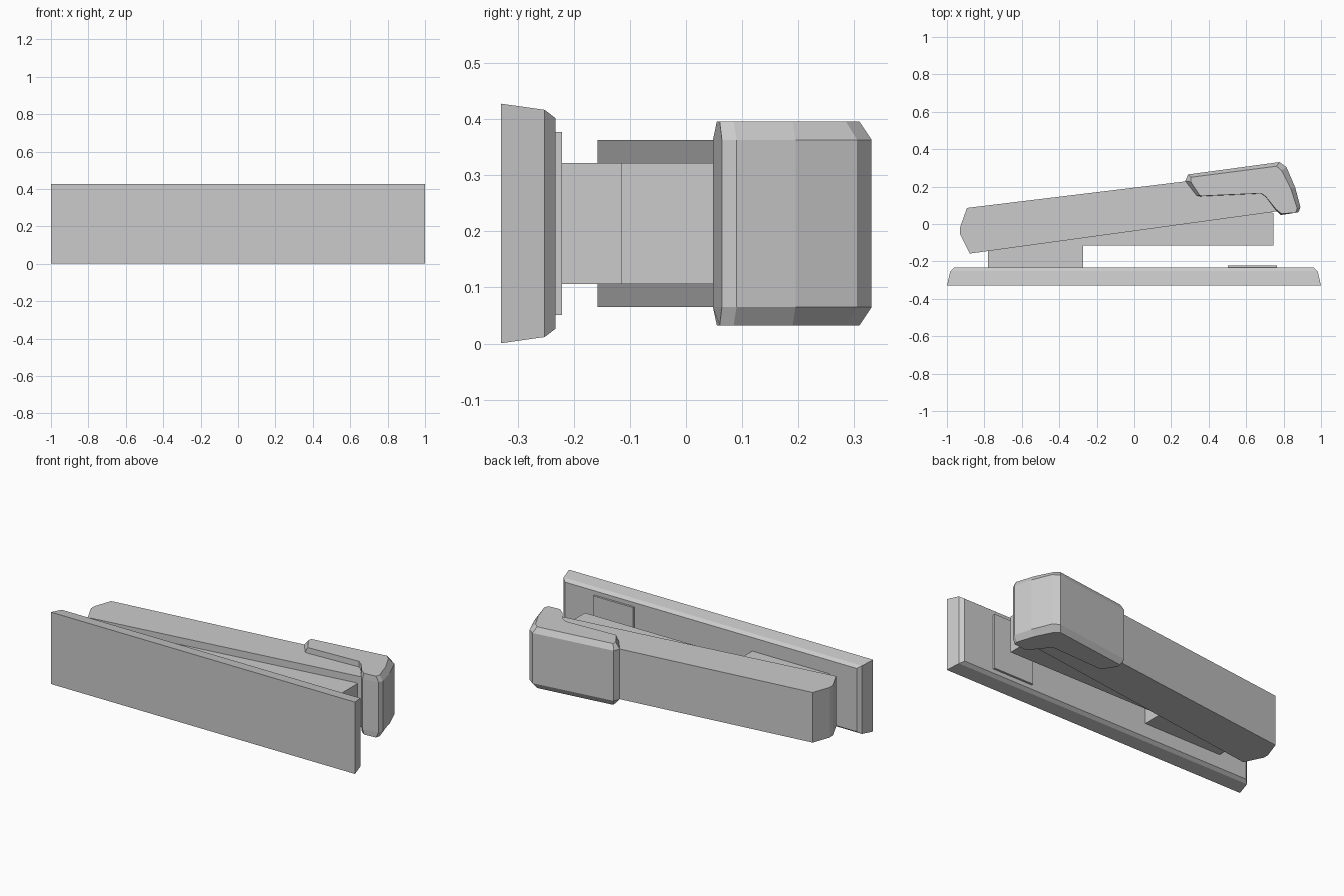
import bpy
import bmesh

if "Cube" in bpy.data.objects:
    bpy.data.objects.remove(bpy.data.objects["Cube"])

MID = 0.214  # height of the symmetry plane of the model lying on its side


def loft(name, loops):
    """Skin matching closed loops of 3D points and cap both ends."""
    bm = bmesh.new()
    rings = [[bm.verts.new(p) for p in loop] for loop in loops]
    n = len(rings[0])
    for a, b in zip(rings, rings[1:]):
        for i in range(n):
            j = (i + 1) % n
            bm.faces.new((a[i], a[j], b[j], b[i]))
    bm.faces.new(rings[0][::-1])
    bm.faces.new(rings[-1])
    bmesh.ops.remove_doubles(bm, verts=bm.verts, dist=1e-5)
    bmesh.ops.recalc_face_normals(bm, faces=bm.faces)
    mesh = bpy.data.meshes.new(name)
    bm.to_mesh(mesh)
    bm.free()
    obj = bpy.data.objects.new(name, mesh)
    bpy.context.collection.objects.link(obj)
    return obj


def at_z(profile, z):
    return [(x, y, z) for x, y in profile]


def slab(name, profile, half):
    """Extrude an xy profile symmetrically about the middle plane."""
    return loft(name, [at_z(profile, MID - half), at_z(profile, MID + half)])


def rect_y(hx, hz, y):
    return [(-hx, y, MID - hz), (hx, y, MID - hz), (hx, y, MID + hz), (-hx, y, MID + hz)]


# Base plate with chamfered rim
loft("base", [rect_y(1.0, 0.2135, -0.33),
              rect_y(0.982, 0.2025, -0.252),
              rect_y(0.96, 0.188, -0.233)])

# Anvil plate on the base
slab("anvil", [(0.503, -0.24), (0.765, -0.24), (0.765, -0.221), (0.503, -0.221)], 0.163)

# Pivot block and staple rail
slab("pivot_and_rail", [(-0.78, -0.234), (-0.272, -0.234), (-0.272, -0.115),
                        (0.745, -0.115), (0.745, 0.06), (0.70, 0.062), (-0.78, -0.13)], 0.1075)

# Upper arm
slab("arm", [(-0.93, -0.053), (-0.878, -0.158), (0.77, 0.068), (0.83, 0.10),
             (0.77, 0.288), (-0.893, 0.086), (-0.93, -0.018)], 0.149)

# Bevelled cap over the front of the arm: rim outline and inset side outline
rim = [(0.275, 0.23), (0.29, 0.265), (0.778, 0.331), (0.815, 0.305), (0.862, 0.195),
       (0.89, 0.09), (0.88, 0.064), (0.785, 0.048), (0.758, 0.075), (0.705, 0.145),
       (0.68, 0.163), (0.355, 0.148), (0.335, 0.152)]
side = [(0.305, 0.225), (0.305, 0.25), (0.762, 0.309), (0.79, 0.285), (0.838, 0.19),
        (0.872, 0.085), (0.865, 0.06), (0.79, 0.055), (0.758, 0.08), (0.705, 0.147),
        (0.68, 0.164), (0.36, 0.15), (0.352, 0.153)]
loft("cap", [at_z(side, MID - 0.182), at_z(rim, MID - 0.149),
             at_z(rim, MID + 0.149), at_z(side, MID + 0.182)])
